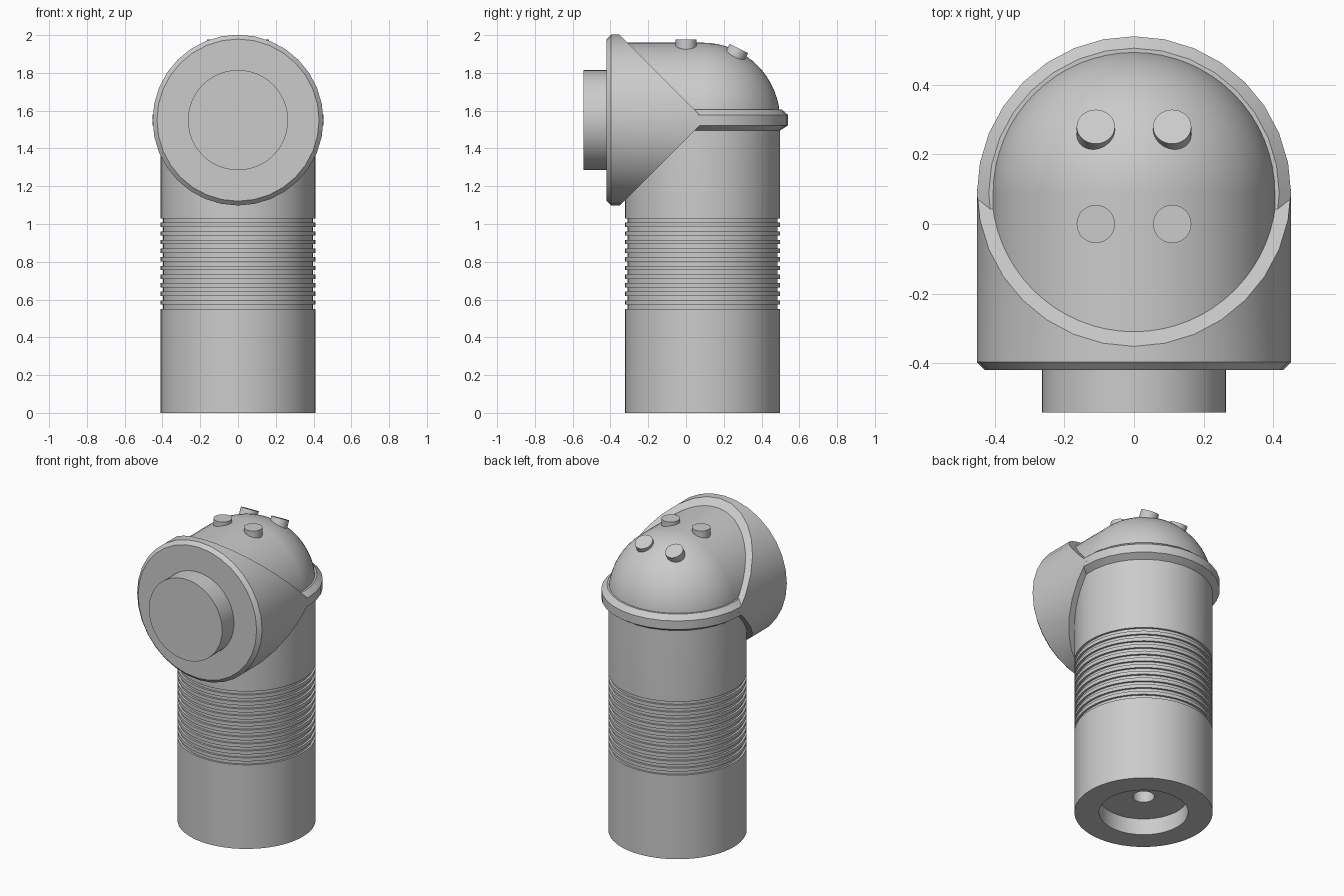
import bpy, bmesh
from math import pi, sin, cos, radians
from mathutils import Matrix, Vector

cube = bpy.data.objects.get("Cube")
if cube:
    bpy.data.objects.remove(cube)

grey = bpy.data.materials.new("plain grey")
grey.use_nodes = True
grey.diffuse_color = (0.6, 0.6, 0.6, 1)
grey.node_tree.nodes["Principled BSDF"].inputs["Base Color"].default_value = grey.diffuse_color

AXIS_Y = 0.088   # centre line of the upright body
HEAD_Z = 1.55    # centre line of the forward-facing head
R = 0.41         # tube radius
RIM = 0.452      # collar radius
FORWARD = Matrix.Rotation(pi / 2, 4, 'X')   # turns +z to the front


def lathe(name, profile, steps, matrix, cuts=(), closed=False):
    """Spin (radius, height) points, then slice with (point, normal) planes."""
    bm = bmesh.new()
    verts = [bm.verts.new((r, 0, h)) for r, h in profile]
    pairs = list(zip(verts, verts[1:]))
    if closed:
        pairs.append((verts[-1], verts[0]))
    edges = [bm.edges.new(p) for p in pairs]
    bmesh.ops.spin(bm, geom=verts + edges, cent=(0, 0, 0), axis=(0, 0, 1),
                   angle=2 * pi, steps=steps, use_duplicate=False)
    bmesh.ops.remove_doubles(bm, verts=bm.verts, dist=0.0005)
    bmesh.ops.transform(bm, matrix=matrix, verts=bm.verts)
    for point, normal in cuts:
        res = bmesh.ops.bisect_plane(
            bm, geom=bm.verts[:] + bm.edges[:] + bm.faces[:], dist=0.0001,
            plane_co=point, plane_no=normal, clear_outer=True)
        rim = [e for e in res["geom_cut"] if isinstance(e, bmesh.types.BMEdge)]
        bmesh.ops.holes_fill(bm, edges=rim)
    bmesh.ops.recalc_face_normals(bm, faces=bm.faces)
    mesh = bpy.data.meshes.new(name)
    bm.to_mesh(mesh)
    bm.free()
    mesh.materials.append(grey)
    ob = bpy.data.objects.new(name, mesh)
    bpy.context.collection.objects.link(ob)
    bpy.ops.object.select_all(action='DESELECT')
    ob.select_set(True)
    bpy.context.view_layer.objects.active = ob
    bpy.ops.object.shade_smooth_by_angle(angle=radians(30))
    return ob


def disc(name, radius, bottom, top, steps, matrix):
    return lathe(name, [(0, bottom), (radius, bottom), (radius, top), (0, top)], steps, matrix)


# Upright body: socket underneath, grooved grip, domed top
body = [(0, 0.25), (0.064, 0.25), (0.064, 0.107), (0.264, 0.107), (0.264, 0), (R, 0)]
grooves, low, high = 11, 0.55, 1.03
pitch = (high - low) / (grooves - 0.5)
for i in range(grooves):
    z = low + i * pitch
    body += [(R, z), (R - 0.013, z), (R - 0.013, z + pitch / 2), (R, z + pitch / 2)]
body += [(R * cos(a), HEAD_Z + R * sin(a)) for a in [i * pi / 32 for i in range(16)]]
body.append((0, HEAD_Z + R))
lathe("body", body, 64, Matrix.Translation((0, AXIS_Y, 0)))

# Head barrel reaching forward from the dome
head = Matrix.Translation((0, 0, HEAD_Z)) @ FORWARD
disc("head_barrel", R, -AXIS_Y, 0.4, 64, head)

# Front collar, mitred above and below
tip = Vector((0, 0.1, HEAD_Z))
lathe("front_collar",
      [(0, -0.2), (RIM, -0.2), (RIM, 0.397), (RIM - 0.023, 0.42), (0, 0.42)], 32, head,
      cuts=[(tip, (0, 1, 1)), (tip, (0, 1, -1))])

# Chamfered ring round the base of the dome
lathe("dome_ring", [(R - 0.03, -0.055), (R, -0.055), (RIM, -0.028), (RIM, 0.028),
                    (R + 0.008, 0.057), (R - 0.03, 0.057)], 32,
      Matrix.Translation((0, AXIS_Y, HEAD_Z)), closed=True)

# Round front plug
disc("front_plug", 0.265, 0.4, 0.543, 48, head)

# Four buttons: one pair on the barrel, one pair tilted on the dome
for side, x in (("left", 0.11), ("right", -0.11)):
    disc(side + "_front_button", 0.055, -0.06, 0, 32, Matrix.Translation((x, 0, 1.977)))
    disc(side + "_back_button", 0.055, -0.06, 0.022, 32,
         Matrix.Translation((x, 0.27, 1.91)) @ Matrix.Rotation(radians(-27), 4, 'X'))
